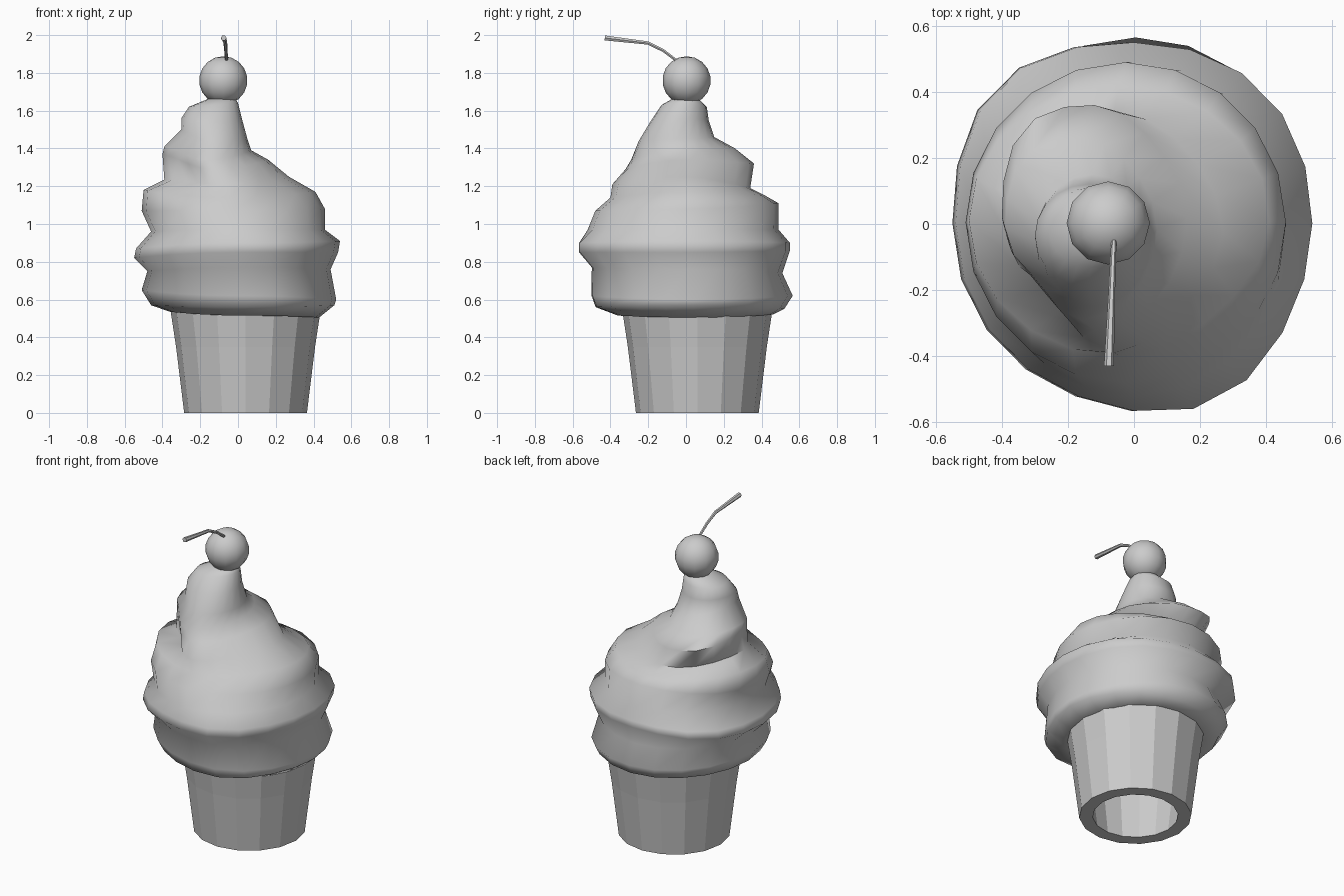
import bpy, bmesh, math

if "Cube" in bpy.data.objects:
    bpy.data.objects.remove(bpy.data.objects["Cube"])

def loft(name, rings, cap, closed=False):
    """Skin a list of point rings; optionally cap both ends or join last to first."""
    bm = bmesh.new()
    loops = [[bm.verts.new(p) for p in ring] for ring in rings]
    pairs = list(zip(loops, loops[1:]))
    if closed:
        pairs.append((loops[-1], loops[0]))
    n = len(loops[0])
    for a, b in pairs:
        for i in range(n):
            j = (i + 1) % n
            bm.faces.new((a[i], a[j], b[j], b[i]))
    if cap:
        bm.faces.new(loops[0][::-1])
        bm.faces.new(loops[-1])
    bmesh.ops.recalc_face_normals(bm, faces=bm.faces[:])
    mesh = bpy.data.meshes.new(name)
    bm.to_mesh(mesh)
    bm.free()
    ob = bpy.data.objects.new(name, mesh)
    bpy.context.collection.objects.link(ob)
    return ob

def smooth(ob, angle):
    bpy.ops.object.select_all(action='DESELECT')
    ob.select_set(True)
    bpy.context.view_layer.objects.active = ob
    bpy.ops.object.shade_smooth_by_angle(angle=math.radians(angle))

def angles(n):
    return [2 * math.pi * i / n for i in range(n)]

# Wafer cup: hollow, faceted, open at the bottom
cup_profile = [(.325, 0), (.368, .35), (.40, .56), (.32, .56), (.29, .35), (.247, 0)]
loft("wafer_cup", [[(.04 + r * math.cos(t), .06 + r * math.sin(t), z) for t in angles(16)]
                   for r, z in cup_profile], cap=False, closed=True)

# Soft-serve swirl: each ring gives (extent, height) to the east, north, west, south
swirl = [
    (.36, .53, .40, .53, -.29, .54, -.29, .53),
    (.43, .505, .46, .52, -.36, .535, -.36, .515),
    (.51, .57, .52, .55, -.46, .57, -.46, .56),
    (.52, .60, .565, .62, -.51, .65, -.48, .62),
    (.49, .76, .51, .74, -.48, .75, -.48, .77),
    (.53, .85, .55, .86, -.55, .82, -.545, .85),
    (.54, .91, .55, .90, -.54, .87, -.545, .90),
    (.46, .97, .49, .97, -.46, .96, -.52, .97),
    (.46, 1.08, .49, 1.11, -.51, 1.07, -.48, 1.07),
    (.41, 1.17, .42, 1.15, -.50, 1.18, -.40, 1.14),
    (.27, 1.25, .34, 1.19, -.39, 1.235, -.39, 1.21),
    (.16, 1.34, .36, 1.32, -.40, 1.37, -.32, 1.29),
    (.07, 1.39, .26, 1.40, -.39, 1.41, -.29, 1.34),
    (.05, 1.45, .15, 1.46, -.30, 1.50, -.25, 1.44),
    (.02, 1.56, .12, 1.55, -.30, 1.56, -.19, 1.54),
    (.00, 1.64, .11, 1.62, -.26, 1.62, -.13, 1.63),
    (-.02, 1.67, .06, 1.67, -.14, 1.67, -.06, 1.67),
]
# Push (+) or pinch (-) of a ring towards north-east, north-west, south-west, south-east
diagonal = {5: (.03, .07, 0, 0), 6: (.03, .07, 0, 0), 9: (0, 0, 0, -.06),
            10: (-.05, 0, -.24, -.12), 11: (-.08, .10, -.15, 0),
            12: (-.05, .08, -.19, 0), 13: (0, 0, -.05, 0)}
rings = []
for k, (e, ze, n, zn, w, zw, s, zs) in enumerate(swirl):
    ring = []
    for t in angles(20):
        c, d = math.cos(t), math.sin(t)
        push = diagonal.get(k, (0, 0, 0, 0))[int(t / (math.pi / 2)) % 4]
        bulge = 1 + push * math.sin(2 * t) ** 2
        if .55 < ze < .95:  # lower tiers swell towards the front right
            bulge += .085 * max(0, math.cos(t + 1.13)) ** 8
        z = (ze if c > 0 else zw) * c * c + (zn if d > 0 else zs) * d * d
        ring.append(((e + w) / 2 + (e - w) / 2 * c * bulge,
                     (n + s) / 2 + (n - s) / 2 * d * bulge, z))
    rings.append(ring)
smooth(loft("ice_cream_swirl", rings, cap=True), 70)

# Cherry
bpy.ops.mesh.primitive_uv_sphere_add(segments=12, ring_count=9, radius=.128,
                                     location=(-.078, .003, 1.76))
cherry = bpy.context.object
cherry.name = "cherry"
smooth(cherry, 60)

# Cherry stem: bends forward, slightly thicker at the tip (position, radius, tilt)
stem_path = [(-.06, -.03, 1.85, .008, .6), (-.064, -.12, 1.918, .009, .5),
             (-.067, -.20, 1.958, .010, .3), (-.076, -.43, 1.985, .015, .05)]
stem = []
for x, y, z, r, tilt in stem_path:
    stem.append([(x + r * math.cos(t), y + r * math.sin(t) * math.sin(tilt),
                  z + r * math.sin(t) * math.cos(tilt)) for t in angles(6)])
smooth(loft("cherry_stem", stem, cap=True), 40)
